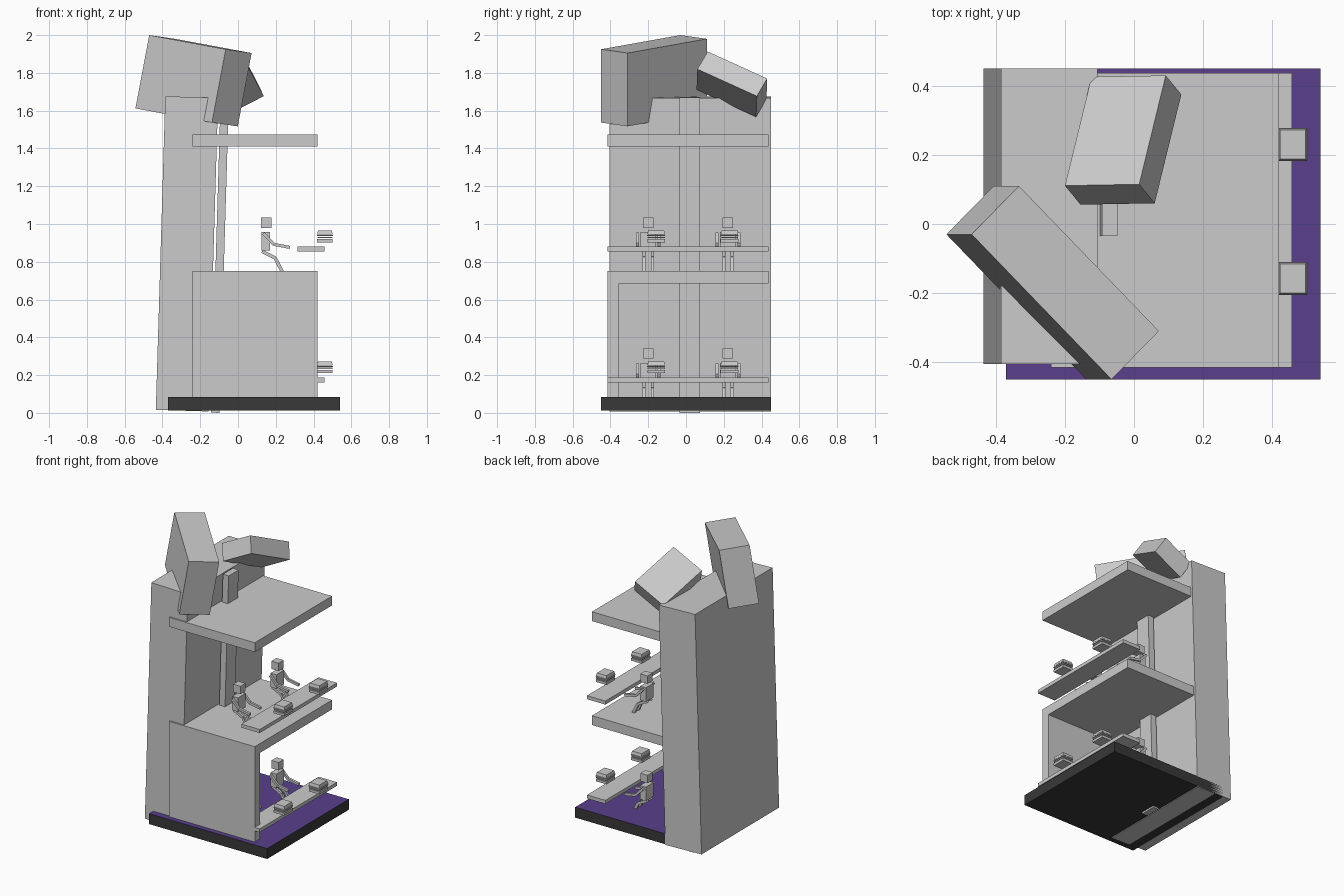
import bpy, bmesh
from mathutils import Vector, Matrix

if "Cube" in bpy.data.objects:
    bpy.data.objects.remove(bpy.data.objects["Cube"])


def material(name, rgb):
    m = bpy.data.materials.new(name)
    m.diffuse_color = (*rgb, 1)
    m.use_nodes = True
    m.node_tree.nodes["Principled BSDF"].inputs["Base Color"].default_value = m.diffuse_color
    return m


def add_block(bm, corner, u, v, w):
    """Box from one corner and three edge vectors."""
    c, u, v, w = map(Vector, (corner, u, v, w))
    mat = Matrix((u, v, w)).transposed().to_4x4()
    mat.translation = c + (u + v + w) / 2
    return bmesh.ops.create_cube(bm, size=1, matrix=mat)["verts"]


def finish(bm, name):
    bmesh.ops.recalc_face_normals(bm, faces=bm.faces)
    me = bpy.data.meshes.new(name)
    bm.to_mesh(me)
    bm.free()
    ob = bpy.data.objects.new(name, me)
    bpy.context.collection.objects.link(ob)
    return ob


def block(name, corner, u, v, w):
    bm = bmesh.new()
    add_block(bm, corner, u, v, w)
    return finish(bm, name)


def box(name, x, y, z, taper=1.0):
    """Axis-aligned box from ranges; taper shrinks its top."""
    bm = bmesh.new()
    verts = add_block(bm, (x[0], y[0], z[0]), (x[1] - x[0], 0, 0),
                      (0, y[1] - y[0], 0), (0, 0, z[1] - z[0]))
    cx, cy, mid = sum(x) / 2, sum(y) / 2, sum(z) / 2
    for p in verts:
        if p.co.z > mid:
            p.co.x = cx + (p.co.x - cx) * taper
            p.co.y = cy + (p.co.y - cy) * taper
    return finish(bm, name)


def limb(name, pts, y, dz, thick, width):
    """Bent limb: square bars following points in the xz plane."""
    bm = bmesh.new()
    for (x0, z0), (x1, z1) in zip(pts, pts[1:]):
        d = Vector((x1 - x0, 0, z1 - z0))
        n = Vector((-d.z, 0, d.x)).normalized() * thick
        start = Vector((x0, y - width / 2, z0 + dz)) - n / 2
        add_block(bm, start, d, (0, width, 0), n)
    return finish(bm, name)


# Base plate: dark with a purple top
base = box("base_plate", (-0.37, 0.54), (-0.45, 0.45), (0.012, 0.085))
base.data.materials.append(material("dark", (0.04, 0.04, 0.04)))
base.data.materials.append(material("purple", (0.1, 0.05, 0.26)))
for f in base.data.polygons:
    f.material_index = 1 if f.normal.z > 0.9 else 0

# Slightly leaning rear tower and the post in front of it
block("rear_tower", (-0.435, -0.405, 0.016), (0.28, 0, -0.0084), (0, 0.855, 0), (0.05, 0, 1.66))
block("front_post", (-0.142, -0.035, 0.0015), (0.044, 0, -0.0013), (0, 0.11, 0), (0.05, 0, 1.67))

# Floors and side wall
box("side_wall", (-0.24, 0.42), (-0.415, -0.355), (0.085, 0.685))
box("upper_floor", (-0.24, 0.42), (-0.415, 0.437), (0.685, 0.75))
box("roof", (-0.24, 0.42), (-0.415, 0.437), (1.41, 1.475))

# Tilted rooftop slabs
block("large_roof_sign", (-0.47, -0.03, 2.0), (0.405, -0.42, -0.075), (0.137, 0.14, -0.02), (-0.073, 0, -0.388))
block("small_roof_sign", (0.015, 0.115, 1.913), (0.077, 0.315, -0.143), (0.045, -0.055, -0.093), (-0.215, -0.004, -0.11))

# Each storey: counter, two seated figures, two sandwiches
for level, dz in (("upper", 0.0), ("lower", -0.693)):
    box(f"{level}_counter", (0.316, 0.458), (-0.415, 0.437), (0.855 + dz, 0.88 + dz))
    for i, y in enumerate((-0.2, 0.222)):
        tag = f"{level}_figure_{i + 1}"
        box(tag + "_head", (0.122, 0.178), (y - 0.028, y + 0.028), (0.98 + dz, 1.035 + dz))
        box(tag + "_torso", (0.125, 0.17), (y - 0.042, y + 0.042), (0.86 + dz, 0.957 + dz))
        for side, s in (("left", 1), ("right", -1)):
            limb(f"{tag}_{side}_arm", [(0.135, 0.95), (0.19, 0.892), (0.275, 0.876)],
                 y + s * 0.058, dz, 0.016, 0.016)
            limb(f"{tag}_{side}_leg", [(0.127, 0.855), (0.197, 0.82), (0.235, 0.745)],
                 y + s * 0.022, dz, 0.018, 0.016)
    for i, y in enumerate((-0.158, 0.23)):
        tag = f"{level}_sandwich_{i + 1}"
        for part, r, z0, z1, taper in (("bottom_bun", 0.041, 0.903, 0.92, 1),
                                       ("patty", 0.04, 0.925, 0.932, 1),
                                       ("filling", 0.042, 0.936, 0.942, 1),
                                       ("top_bun", 0.041, 0.944, 0.965, 0.9)):
            box(f"{tag}_{part}", (0.46 - r, 0.46 + r), (y - r - 0.006, y + r + 0.006),
                (z0 + dz, z1 + dz), taper)
